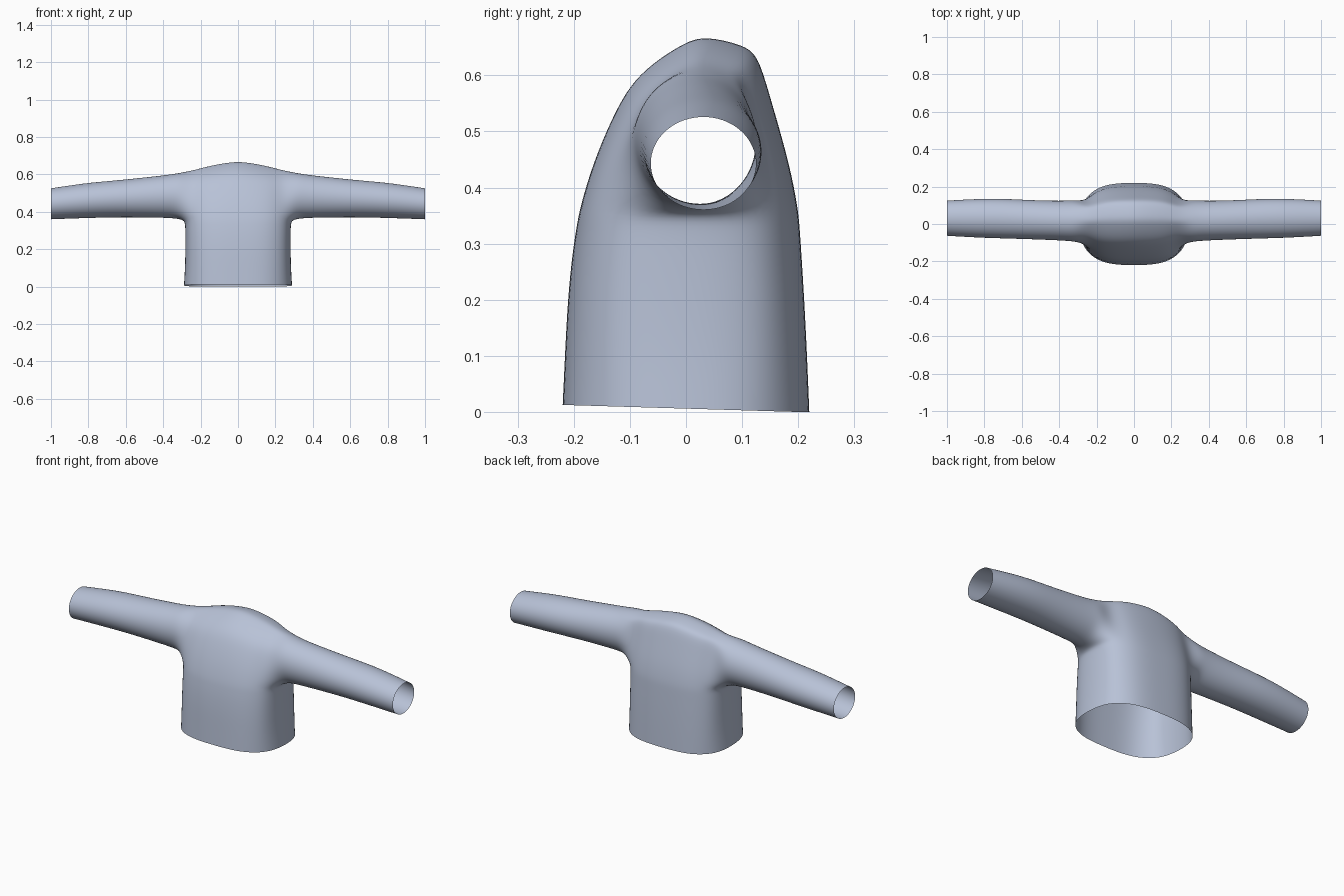
import bpy, bmesh, math

if "Cube" in bpy.data.objects:
    bpy.data.objects.remove(bpy.data.objects["Cube"])

COLS = [-.245 + .49 * i / 8 for i in range(9)]   # x of front/back columns
EXP = 2.9                                        # roundness of the torso section

# centre line over the shoulders, front to back (y, z)
ARCH = [(-.19, .36), (-.173, .42), (-.153, .475), (-.129, .53), (-.101, .582),
        (-.062, .622), (0, .662), (.035, .672), (.102, .656), (.128, .638),
        (.148, .57), (.174, .48), (.189, .42), (.2, .36)]
# torso levels: z, half width, front depth, back depth
LEVELS = [(0, .292, .22, .22), (.1, .286, .216, .216), (.2, .284, .211, .211),
          (.28, .284, .203, .206), (.325, .285, .196, .203), (.36, .289, .19, .2)]
# sleeve sections: x, front y, back y, bottom z, top z
SLEEVE = [(.315, -.094, .128, .362, .608), (.37, -.089, .124, .368, .598),
          (.48, -.084, .125, .37, .586), (.6, -.08, .13, .371, .573),
          (.7, -.077, .135, .37, .564), (.8, -.074, .135, .367, .555),
          (.9, -.069, .131, .364, .541), (1, -.063, .125, .36, .526)]


def squash(t):
    return (1 - abs(t) ** EXP) ** (1 / EXP)


def top_height(x):
    return .672 - .062 * min(1, abs(x) / .29) ** 1.5


def bridge(bm, a, b, closed=True):
    n = len(a)
    for i in range(n if closed else n - 1):
        j = (i + 1) % n
        bm.faces.new((a[i], a[j], b[j], b[i]))


def torso_ring(bm, z, half, front, back):
    """Front columns, right side, back columns, left side."""
    pts = [(x, -front * squash(x / .29)) for x in COLS]
    edge = squash(.245 / .29)
    side = [(half * squash(edge * k), edge * k * (front if k < 0 else back)) for k in (-.6, 0, .6)]
    pts += side
    pts += [(x, back * squash(x / .29)) for x in reversed(COLS)]
    pts += [(-x, y) for x, y in reversed(side)]
    ring = []
    for i, (x, y) in enumerate(pts):
        h = z
        if z == 0:                               # hem dips towards the back
            h = max(0, .006 - .03 * y)
        elif z == .36 and (9 <= i < 12 or i >= 21):
            h = .353                             # underarm
        ring.append(bm.verts.new((x, y, h)))
    return ring


bm = bmesh.new()

# torso wall
rings = [torso_ring(bm, *lv) for lv in LEVELS]
for a, b in zip(rings, rings[1:]):
    bridge(bm, a, b)
rim = rings[-1]

# shoulders, arching from the front columns to the back columns
arches = []
for c, x in enumerate(COLS):
    s, k = squash(x / .29), (top_height(x) - .36) / .312
    mid = [bm.verts.new((x, y * s, .36 + (z - .36) * k)) for y, z in ARCH[1:-1]]
    arches.append([rim[c]] + mid + [rim[20 - c]])
for a, b in zip(arches, arches[1:]):
    bridge(bm, a, b, closed=False)

# sleeves, starting from the arch ends and the underarm points
for sign, arch, under in ((1, arches[-1], rim[9:12][::-1]), (-1, arches[0], rim[21:24])):
    last = arch + under
    n = len(last)
    for x, y0, y1, z0, z1 in SLEEVE:
        ring = []
        for i in range(n):
            a = math.radians(-90) - 2 * math.pi * (i + 2) / n
            ring.append(bm.verts.new((sign * x,
                                      (y0 + y1) / 2 + (y1 - y0) / 2 * 1.02 * math.cos(a),
                                      (z0 + z1) / 2 + (z1 - z0) / 2 * 1.02 * math.sin(a))))
        bridge(bm, last, ring)
        last = ring

bmesh.ops.recalc_face_normals(bm, faces=bm.faces[:])
top = max(bm.faces, key=lambda f: f.calc_center_median().z)
if top.normal.z < 0:
    bmesh.ops.reverse_faces(bm, faces=bm.faces[:])

mesh = bpy.data.meshes.new("shirt")
bm.to_mesh(mesh)
bm.free()
shirt = bpy.data.objects.new("shirt", mesh)
bpy.context.collection.objects.link(shirt)

# cloth colour
cloth = bpy.data.materials.new("pale blue grey")
cloth.diffuse_color = (.48, .54, .68, 1)
cloth.use_nodes = True
cloth.node_tree.nodes["Principled BSDF"].inputs["Base Color"].default_value = cloth.diffuse_color
mesh.materials.append(cloth)

# smooth surface
mesh.shade_smooth()
sub = shirt.modifiers.new("smooth", 'SUBSURF')
sub.levels = sub.render_levels = 2
